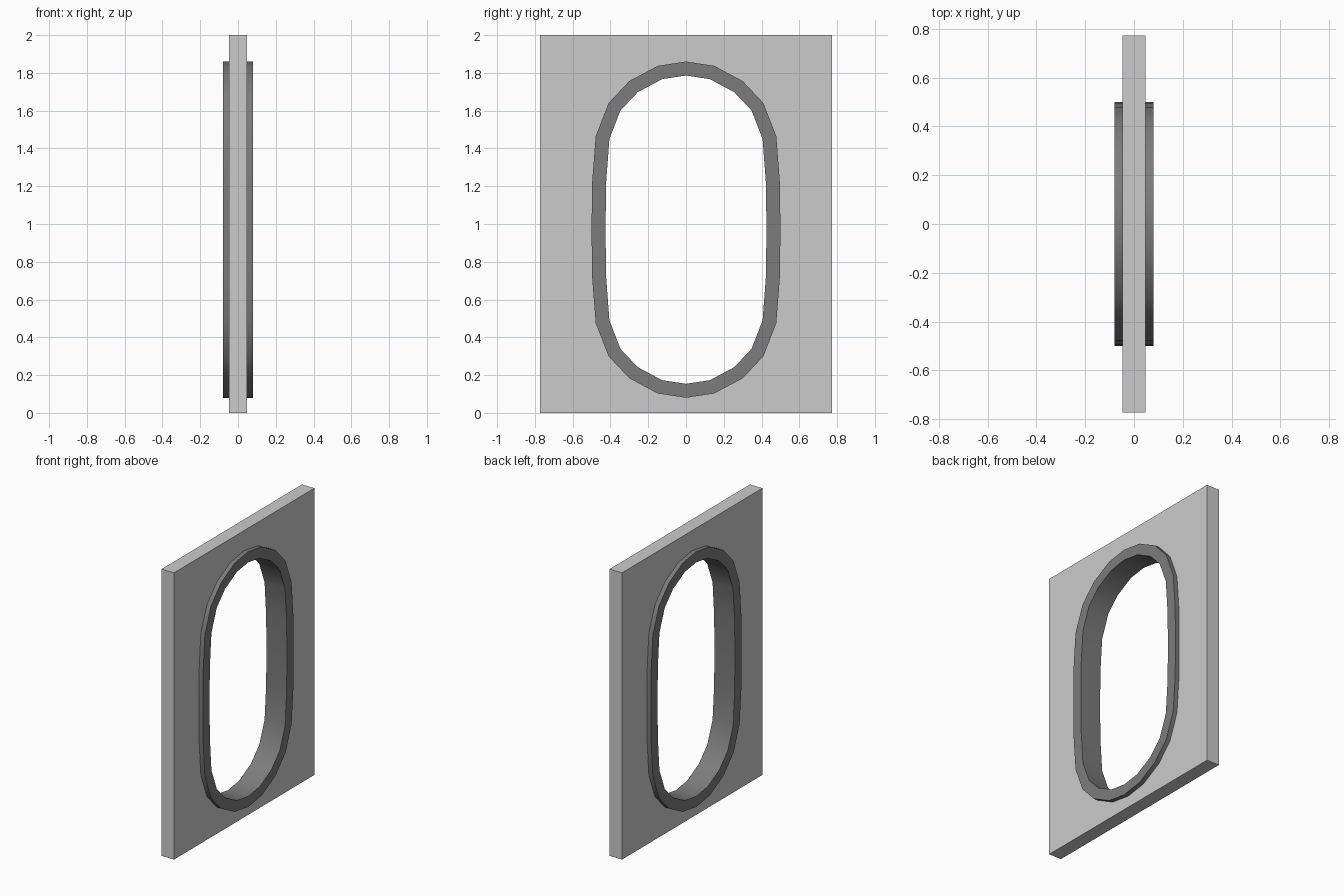
import bpy, bmesh
from mathutils import Vector

if "Cube" in bpy.data.objects:
    bpy.data.objects.remove(bpy.data.objects["Cube"])

CENTRE_Z = 0.97
# Quarter outline of the opening trim: (y, z offset from centre)
QUARTER = [(0, .89), (.15, .867), (.30, .787), (.41, .67), (.478, .495), (.497, .25)]


def oval(inset):
    """Closed oval loop, mirrored from the quarter outline and offset inward."""
    right = QUARTER + [(.5, 0)] + [(y, -z) for y, z in reversed(QUARTER)]
    loop = [Vector(p) for p in right + [(-y, z) for y, z in reversed(right[1:-1])]]
    out = []
    for i, p in enumerate(loop):
        t = (loop[(i + 1) % len(loop)] - loop[i - 1]).normalized()
        q = p + Vector((t.y, -t.x)) * inset
        out.append((q.x, q.y + CENTRE_Z))
    return out


def framed_plate(name, outer_loop, hole_loop, half):
    """Plate in the YZ plane with a hole, thickened along x."""
    bm = bmesh.new()
    edges = []
    for loop in (outer_loop, hole_loop):
        vs = [bm.verts.new((-half, y, z)) for y, z in loop]
        edges += [bm.edges.new((v, vs[(i + 1) % len(vs)])) for i, v in enumerate(vs)]
    bmesh.ops.triangle_fill(bm, edges=edges, use_beauty=True)
    ext = bmesh.ops.extrude_face_region(bm, geom=bm.faces[:], use_keep_orig=True)
    moved = [g for g in ext["geom"] if isinstance(g, bmesh.types.BMVert)]
    bmesh.ops.translate(bm, verts=moved, vec=(2 * half, 0, 0))
    bmesh.ops.recalc_face_normals(bm, faces=bm.faces[:])
    bmesh.ops.dissolve_limit(bm, angle_limit=.01, verts=bm.verts[:], edges=bm.edges[:])
    mesh = bpy.data.meshes.new(name)
    bm.to_mesh(mesh)
    bm.free()
    ob = bpy.data.objects.new(name, mesh)
    bpy.context.collection.objects.link(ob)
    return ob


# Flat wall panel with the opening cut through it
W = .773
panel = framed_plate("wall_panel", [(-W, 0), (W, 0), (W, 2), (-W, 2)], oval(.02), .048)

# Dark raised trim lining the opening
trim = framed_plate("opening_trim", oval(0), oval(.074), .079)
dark = bpy.data.materials.new("dark_trim")
dark.diffuse_color = (.2, .2, .2, 1)
dark.use_nodes = True
dark.node_tree.nodes["Principled BSDF"].inputs["Base Color"].default_value = dark.diffuse_color
trim.data.materials.append(dark)

# Smooth the curved walls, keep the rims sharp
bpy.context.view_layer.objects.active = trim
trim.select_set(True)
bpy.ops.object.shade_smooth_by_angle(angle=.6)
